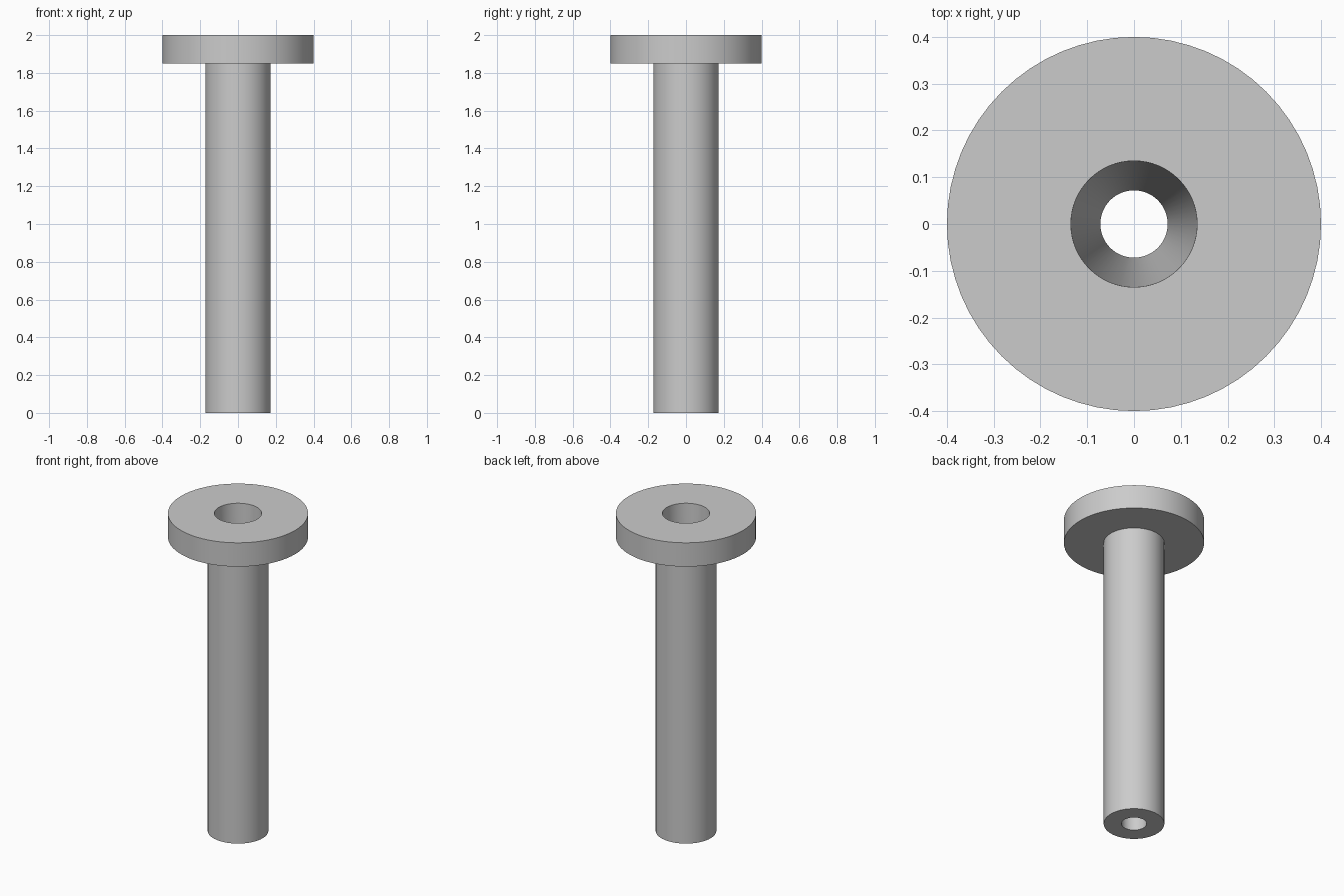
import bpy, bmesh
from math import tau
from mathutils import Matrix, Vector

cube = bpy.data.objects.get("Cube")
if cube:
    bpy.data.objects.remove(cube, do_unlink=True)

SEGMENTS = 64

# Plain grey material
grey = bpy.data.materials.new("light_grey")
grey.use_nodes = True
grey.diffuse_color = (0.6, 0.6, 0.6, 1)
grey.node_tree.nodes["Principled BSDF"].inputs["Base Color"].default_value = grey.diffuse_color


def lathe(name, profile):
    """Turn a closed (radius, height) profile around z."""
    bm = bmesh.new()
    verts = [bm.verts.new((r, 0, z)) for r, z in profile]
    edges = [bm.edges.new((a, b)) for a, b in zip(verts, verts[1:] + verts[:1])]
    bmesh.ops.spin(bm, geom=verts + edges, cent=(0, 0, 0), axis=(0, 0, 1),
                   angle=tau, steps=SEGMENTS, use_merge=True)
    bmesh.ops.remove_doubles(bm, verts=bm.verts, dist=0.0001)
    bmesh.ops.recalc_face_normals(bm, faces=bm.faces)
    mesh = bpy.data.meshes.new(name)
    bm.to_mesh(mesh)
    bm.free()
    mesh.materials.append(grey)
    obj = bpy.data.objects.new(name, mesh)
    bpy.context.collection.objects.link(obj)
    bpy.ops.object.select_all(action='DESELECT')
    obj.select_set(True)
    bpy.context.view_layer.objects.active = obj
    bpy.ops.object.shade_smooth_by_angle(angle=0.6)
    return obj


# Flanged sleeve: round stem, wide head and a tapered bore right through
bore_bottom, bore_top = 0.072, 0.135
stem, head = 0.173, 0.4
head_base, top = 1.85, 2.0
lathe("flanged_sleeve", [
    (bore_bottom, 0), (stem, 0), (stem, head_base),
    (head, head_base), (head, top), (bore_top, top),
])
